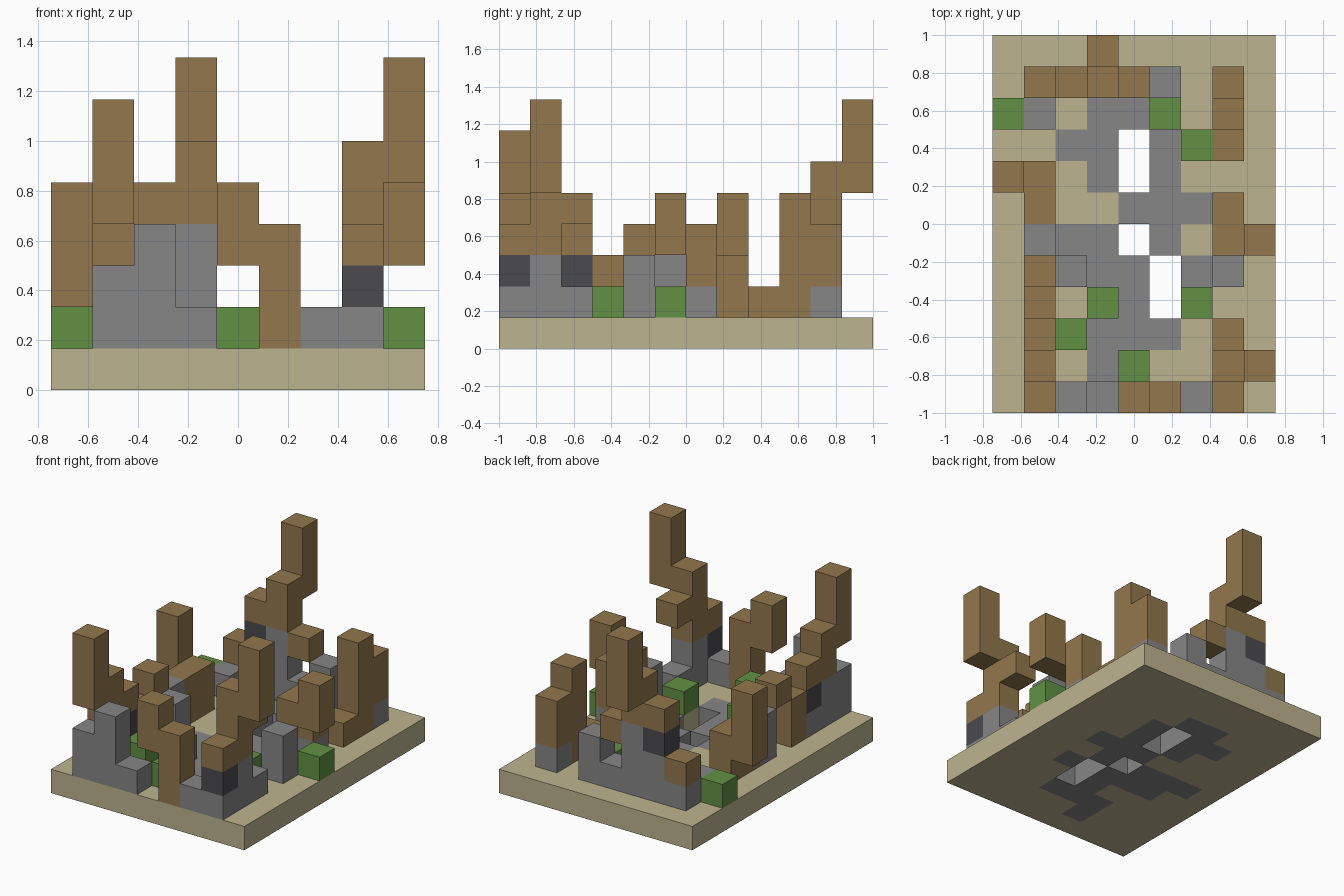
import bpy
import bmesh
from mathutils import Vector

cube = bpy.data.objects.get("Cube")
if cube:
    bpy.data.objects.remove(cube, do_unlink=True)

CELL = 1 / 6


def make_material(name, color):
    mat = bpy.data.materials.new(name)
    mat.use_nodes = True
    mat.diffuse_color = (*color, 1)
    bsdf = next(n for n in mat.node_tree.nodes if n.type == 'BSDF_PRINCIPLED')
    bsdf.inputs["Base Color"].default_value = (*color, 1)
    return mat


# One letter per block type
MATERIALS = {
    "s": make_material("sand", (.51, .456, .275)),
    "g": make_material("grey_stone", (.238, .238, .238)),
    "d": make_material("dark_stone", (.069, .067, .076)),
    "b": make_material("brown_wood", (.287, .184, .074)),
    "l": make_material("green_leaf", (.122, .283, .056)),
}
LETTERS = list(MATERIALS)

# Ground slab, back row first: sand, stone and open holes
GROUND = [
    "sssssssss",
    "sssssssss",
    "sssggssss",
    "ssgg.gsss",
    "sssg.gsss",
    "ssssgggss",
    "sggg.gsss",
    "ssggg.gss",
    "ssssg.sss",
    "sssgggsss",
    "sssgsssss",
    "sssssssss",
]

# Each stack: column, row from the front, blocks from the slab upward
PARTS = {
    "front_wall": [(2, 0, "ggg"), (3, 0, "g"), (4, 0, "..bb"), (5, 0, "bbb")],
    "left_front_tower": [(6, 0, "g"), (7, 0, "gdb"), (7, 1, "ggbbb"),
                         (7, 2, "g..b"), (8, 1, "....bbb")],
    "right_front_tower": [(1, 0, "gg.bbb"), (1, 1, "ggbb"), (1, 2, "gdb"),
                          (1, 3, "bb"), (1, 4, "..b")],
    "right_middle_wall": [(1, 5, "gg"), (2, 4, "gg"), (1, 6, "bb"),
                          (1, 7, "bb"), (0, 7, ".bbb")],
    "left_middle_wall": [(7, 4, "gg"), (7, 5, "..b"), (7, 6, "gbb"),
                         (8, 5, "l.bb")],
    "left_back_wall": [(7, 8, "b"), (7, 9, "bbbb"), (7, 10, "gbb")],
    "back_wall": [(1, 9, "g"), (1, 10, "gb"), (2, 10, "ggdb"),
                  (3, 10, "gggbb"), (4, 10, "g.b"), (5, 10, "gg"),
                  (3, 11, "....bbb")],
    "bushes": [(4, 1, "l"), (2, 2, "l"), (3, 3, "l"), (6, 3, "l"),
               (6, 8, "l"), (5, 9, "l"), (0, 9, "l")],
}

# Gather the blocks of every part
blocks = {"ground_slab": {(i, j, 0): c
                          for j, row in enumerate(reversed(GROUND))
                          for i, c in enumerate(row) if c != "."}}
for name, stacks in PARTS.items():
    blocks[name] = {(i, j, k): c for i, j, stack in stacks
                    for k, c in enumerate(stack, 1) if c != "."}
filled = set().union(*blocks.values())


def block_face(cell, axis, side):
    """Corners of one block side, wound to face outward."""
    u, v = (axis + 1) % 3, (axis + 2) % 3
    corners = []
    for a, b in ((0, 0), (1, 0), (1, 1), (0, 1)):
        p = list(cell)
        p[axis] += side
        p[u] += a
        p[v] += b
        corners.append(tuple(p))
    return corners if side else corners[::-1]


def build_part(name, cells):
    """Skin the blocks, leaving out sides pressed against another block."""
    bm = bmesh.new()
    verts = {}
    for cell, letter in cells.items():
        for axis in range(3):
            for side in (0, 1):
                other = list(cell)
                other[axis] += 1 if side else -1
                if tuple(other) in filled:
                    continue
                ring = []
                for p in block_face(cell, axis, side):
                    key = (p, cell)
                    if key not in verts:
                        pos = Vector(p) * CELL - Vector((.75, 1, 0))
                        verts[key] = bm.verts.new(pos)
                    ring.append(verts[key])
                bm.faces.new(ring).material_index = LETTERS.index(letter)
    mesh = bpy.data.meshes.new(name)
    bm.to_mesh(mesh)
    bm.free()
    for mat in MATERIALS.values():
        mesh.materials.append(mat)
    bpy.context.collection.objects.link(bpy.data.objects.new(name, mesh))


for name, cells in blocks.items():
    build_part(name, cells)
